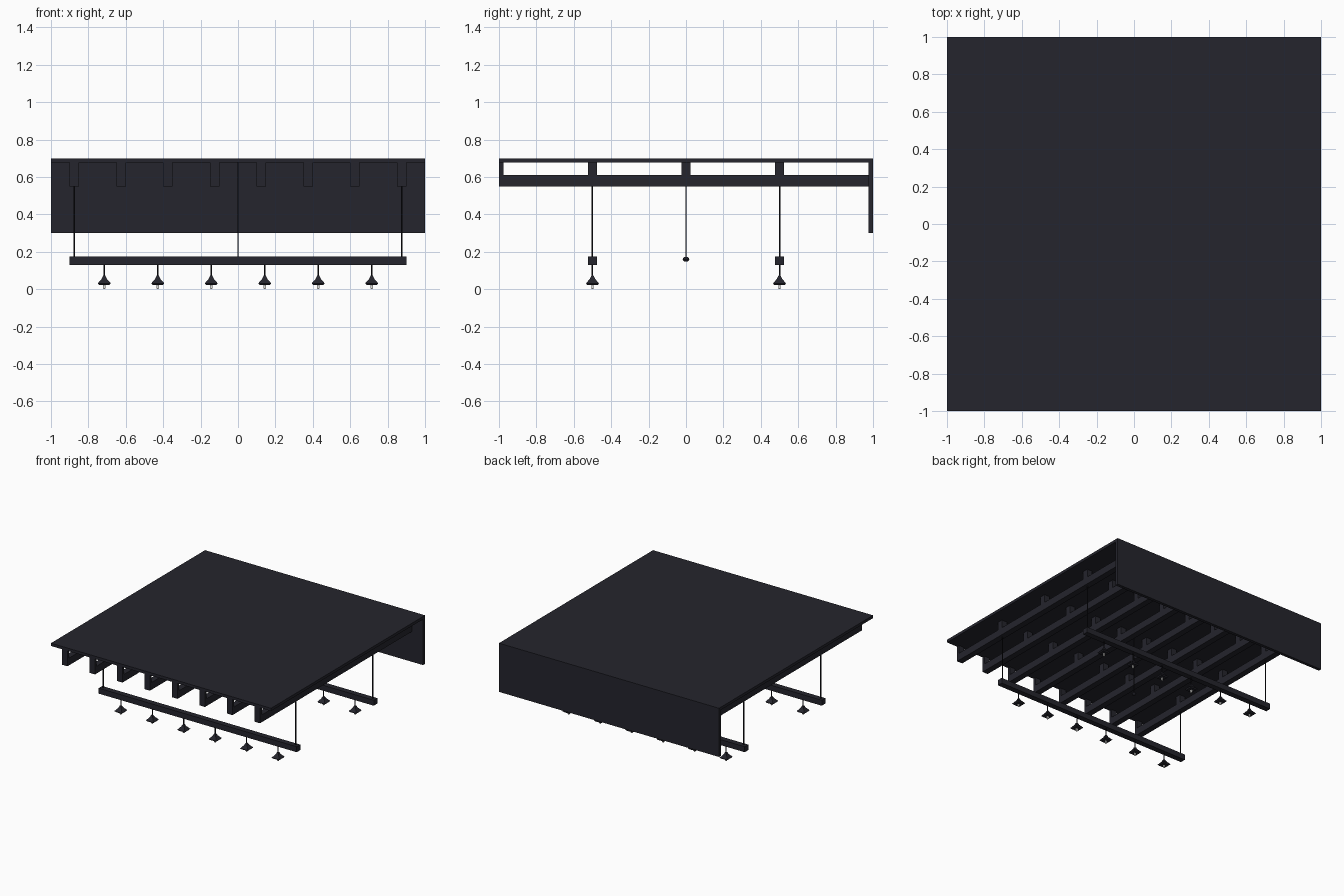
import bpy, bmesh
from mathutils import Matrix, Vector

if "Cube" in bpy.data.objects:
    bpy.data.objects.remove(bpy.data.objects["Cube"])


def material(name, rgb):
    m = bpy.data.materials.new(name)
    m.diffuse_color = (*rgb, 1)
    m.use_nodes = True
    m.node_tree.nodes["Principled BSDF"].inputs["Base Color"].default_value = m.diffuse_color
    return m


DARK = material("charcoal", (0.018, 0.018, 0.026))
BLACK = material("wire black", (0.008, 0.008, 0.011))
WHITE = material("bulb white", (0.8, 0.8, 0.78))


def finish(name, bm, mat):
    bmesh.ops.recalc_face_normals(bm, faces=bm.faces)
    me = bpy.data.meshes.new(name)
    bm.to_mesh(me)
    bm.free()
    me.materials.append(mat)
    ob = bpy.data.objects.new(name, me)
    bpy.context.collection.objects.link(ob)
    return ob


def add_box(bm, x0, x1, y0, y1, z0, z1):
    mat = Matrix.Translation(((x0 + x1) / 2, (y0 + y1) / 2, (z0 + z1) / 2)) \
        @ Matrix.Diagonal((x1 - x0, y1 - y0, z1 - z0, 1))
    bmesh.ops.create_cube(bm, size=1, matrix=mat)


def box(name, *dims, mat=DARK):
    bm = bmesh.new()
    add_box(bm, *dims)
    return finish(name, bm, mat)


def wire(name, x, y, z0, z1, r=0.004):
    bm = bmesh.new()
    bmesh.ops.create_cone(bm, cap_ends=True, segments=6, radius1=r, radius2=r,
                          depth=z1 - z0,
                          matrix=Matrix.Translation((x, y, (z0 + z1) / 2)))
    return finish(name, bm, BLACK)


def square_loft(name, x, y, rings, mat):
    """Stack of axis-aligned squares given as (half width, height)."""
    bm = bmesh.new()
    loops = [[bm.verts.new((x + sx * h, y + sy * h, z))
              for sx, sy in ((-1, -1), (1, -1), (1, 1), (-1, 1))]
             for h, z in rings]
    for a, b in zip(loops, loops[1:]):
        for i in range(4):
            j = (i + 1) % 4
            bm.faces.new((a[i], a[j], b[j], b[i]))
    bm.faces.new(loops[0])
    bm.faces.new(loops[-1])
    return finish(name, bm, mat)


# ceiling slab and back wall
box("ceiling_slab", -1, 1, -1, 1, 0.677, 0.70)
box("back_wall", -1, 1, 0.975, 1, 0.30, 0.677)

# eight open beams: lower rail, front end plate and three struts
for i in range(8):
    x = -0.875 + 0.25 * i
    bm = bmesh.new()
    add_box(bm, x - 0.025, x + 0.025, -1, 0.975, 0.55, 0.61)
    add_box(bm, x - 0.025, x + 0.025, -1, -0.977, 0.61, 0.677)
    for y in (-0.5, 0, 0.5):
        add_box(bm, x - 0.024, x + 0.024, y - 0.024, y + 0.024, 0.61, 0.677)
    finish("ceiling_beam", bm, DARK)

# two hanging lamp rails
for y in (-0.5, 0.5):
    box("lamp_rail", -0.9, 0.9, y - 0.023, y + 0.023, 0.13, 0.175)
    for x in (-0.875, 0.875):
        wire("rail_wire", x, y, 0.175, 0.55)
    # lamps under the rail
    for i in range(6):
        x = -0.715 + 0.286 * i
        wire("lamp_stem", x, y, 0.068, 0.13)
        square_loft("lamp_shade", x, y,
                    [(0.006, 0.072), (0.014, 0.055), (0.035, 0.031), (0.028, 0.023)], DARK)
        square_loft("lamp_bulb", x, y,
                    [(0.006, 0.024), (0.006, 0.006), (0.003, 0.0)], WHITE)

# centre pull cord with knob
wire("pull_cord", 0, 0, 0.165, 0.677)
bm = bmesh.new()
bmesh.ops.create_uvsphere(bm, u_segments=8, v_segments=6, radius=0.018,
                          matrix=Matrix.Translation((0, 0, 0.16)) @ Matrix.Diagonal((1, 1, 0.75, 1)))
finish("cord_knob", bm, DARK)
